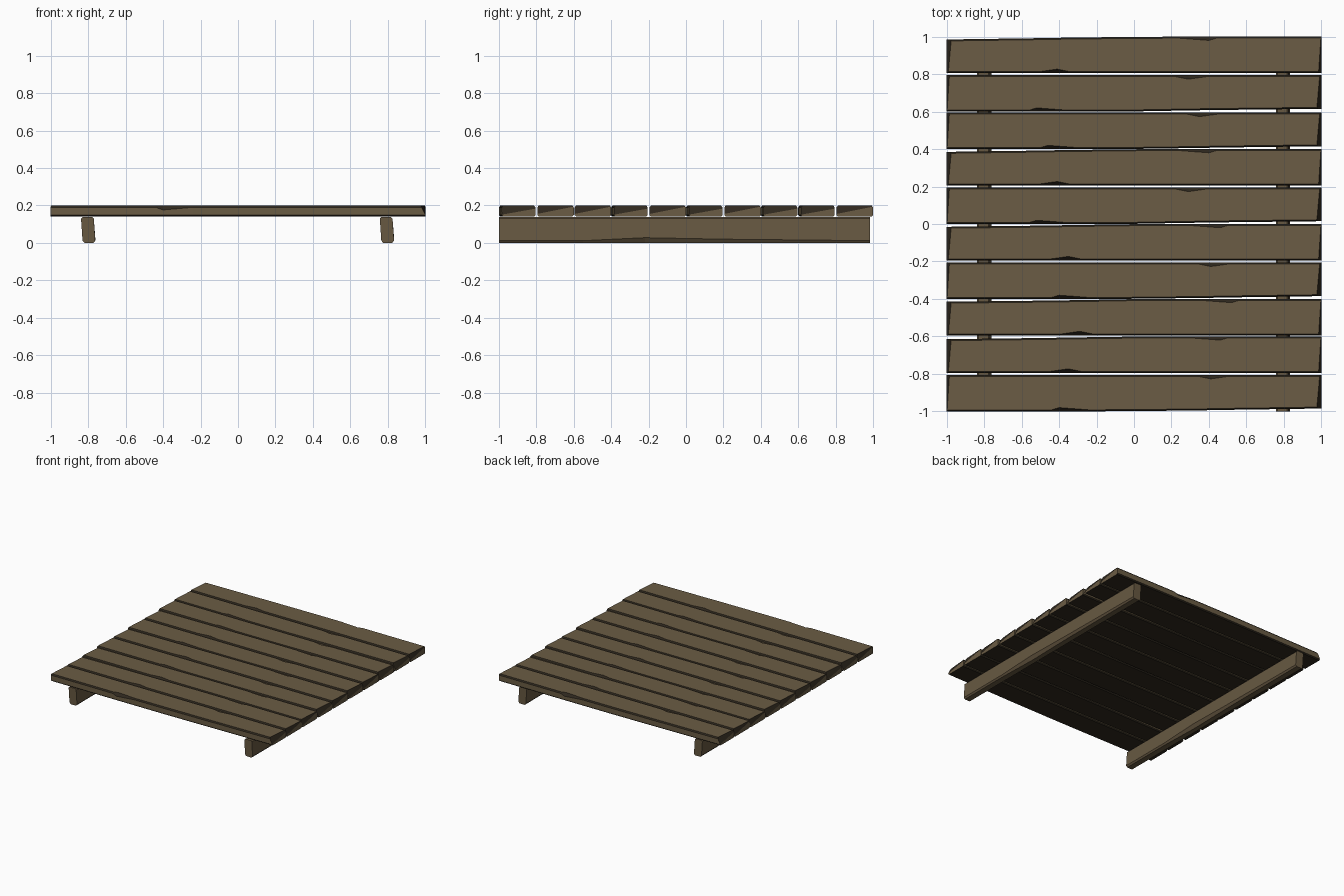
import bpy, bmesh
from mathutils import Vector

if "Cube" in bpy.data.objects:
    bpy.data.objects.remove(bpy.data.objects["Cube"])


def material(name, rgb):
    m = bpy.data.materials.new(name)
    m.diffuse_color = (*rgb, 1)
    m.use_nodes = True
    m.node_tree.nodes["Principled BSDF"].inputs["Base Color"].default_value = m.diffuse_color
    return m


WOOD = material("wood", (0.145, 0.107, 0.058))
DARK = material("dark_wood", (0.028, 0.021, 0.013))
BEAM = material("beam_wood", (0.135, 0.098, 0.053))


def section(lo, hi, z0, z1, cut_lo, cut_hi, b=0.008):
    """Eight-sided profile; each cut is (inset, drop) of an upper corner."""
    return [(lo + b, z0), (hi - b, z0), (hi, z0 + b), (hi, z1 - cut_hi[1]),
            (hi - cut_hi[0], z1), (lo + cut_lo[0], z1),
            (lo, z1 - cut_lo[1]), (lo, z0 + b)]


def loft(stations):
    """Skin a list of (x, profile) with quads and end caps."""
    bm = bmesh.new()
    rings = [[bm.verts.new((x, y, z)) for y, z in prof] for x, prof in stations]
    for a, b in zip(rings, rings[1:]):
        for i in range(8):
            j = (i + 1) % 8
            bm.faces.new((a[i], a[j], b[j], b[i]))
    bm.faces.new(rings[0])
    bm.faces.new(rings[-1])
    bmesh.ops.recalc_face_normals(bm, faces=bm.faces)
    return bm


def slice_corner(bm, p, q, r, inside):
    """Cut away whatever lies beyond the plane p, q, r."""
    n = (Vector(q) - Vector(p)).cross(Vector(r) - Vector(p)).normalized()
    if n.dot(Vector(inside) - Vector(p)) > 0:
        n = -n
    res = bmesh.ops.bisect_plane(bm, geom=bm.verts[:] + bm.edges[:] + bm.faces[:],
                                 plane_co=p, plane_no=n, clear_outer=True)
    edges = [e for e in res["geom_cut"] if isinstance(e, bmesh.types.BMEdge)]
    bmesh.ops.holes_fill(bm, edges=edges, sides=0)
    bmesh.ops.recalc_face_normals(bm, faces=bm.faces)


def finish(bm, name, mats):
    me = bpy.data.meshes.new(name)
    bm.to_mesh(me)
    bm.free()
    for m in mats:
        me.materials.append(m)
    ob = bpy.data.objects.new(name, me)
    bpy.context.collection.objects.link(ob)
    return ob


def plank(name, cy, flip, shift):
    e = (0.008, 0.01)
    # x, upper y edge, near chip, far chip
    rows = [(-1.0, 0.085, e, e),
            (-0.45 + shift, 0.092, e, e),
            (-0.35 + shift, 0.094, (0.022, 0.028), e),
            (-0.28 + shift, 0.095, e, e),
            (0.0, 0.099, e, e),
            (0.3 + shift, 0.1, e, e),
            (0.46 + shift, 0.1, e, (0.02, 0.024)),
            (0.5 + shift, 0.1, e, e),
            (1.0, 0.1, e, e)]
    bm = loft([(x, section(-0.095, hi, 0.14, 0.2, lo_c, hi_c))
               for x, hi, lo_c, hi_c in rows])
    # slanting cut across one end, small one across the other
    slice_corner(bm, (-0.975, 0.09, 0.2), (-0.992, -0.1, 0.2), (-1.0, 0.09, 0.15), (0, 0, 0.17))
    slice_corner(bm, (0.985, -0.095, 0.2), (0.998, 0.1, 0.2), (1.0, -0.095, 0.155), (0, 0, 0.17))
    s = -1 if flip else 1
    for v in bm.verts:
        v.co.x *= s
        v.co.y = v.co.y * s + cy
    bm.normal_update()
    for f in bm.faces:
        edge = abs(f.normal.y) > 0.3 and 0.1 < abs(f.normal.z) < 0.97
        end_cut = abs(f.normal.x) > 0.3 and f.normal.z > 0.2
        f.material_index = int(f.normal.z < -0.3 or edge or end_cut)
    # outermost planks show light outer sides
    return finish(bm, name, (WOOD, DARK))


# Deck planks, front to back, some turned half round
turned = [True, False, False, True, False, True, False, True, True, False]
for i, t in enumerate(turned):
    plank(f"deck_plank_{i + 1}", -0.9 + 0.2 * i, t, 0.06 * (i % 3 - 1))


# Support beams, built along x upside down, then turned to run along y
def beam(name, cx, s):
    e = (0.01, 0.012)
    rows = [(-1.0, e), (-0.55, e), (-0.22, (0.02, 0.028)), (0.2, (0.012, 0.02)), (0.985, e)]
    bm = loft([(y, section(-0.034, 0.034, 0.0, 0.138, c, e)) for y, c in rows])
    for v in bm.verts:
        y, x, z = v.co
        v.co = (cx + s * (-x) + (0.004 if z < 0.07 else -0.004) * -s, y, 0.14 - z)
    bmesh.ops.recalc_face_normals(bm, faces=bm.faces)
    finish(bm, name, (BEAM,))


beam("left_beam", -0.8, 1)
beam("right_beam", 0.795, 1)
for v in [v for o in bpy.data.objects if "beam" in o.name for v in o.data.vertices]:
    v.co.z -= 0.002
